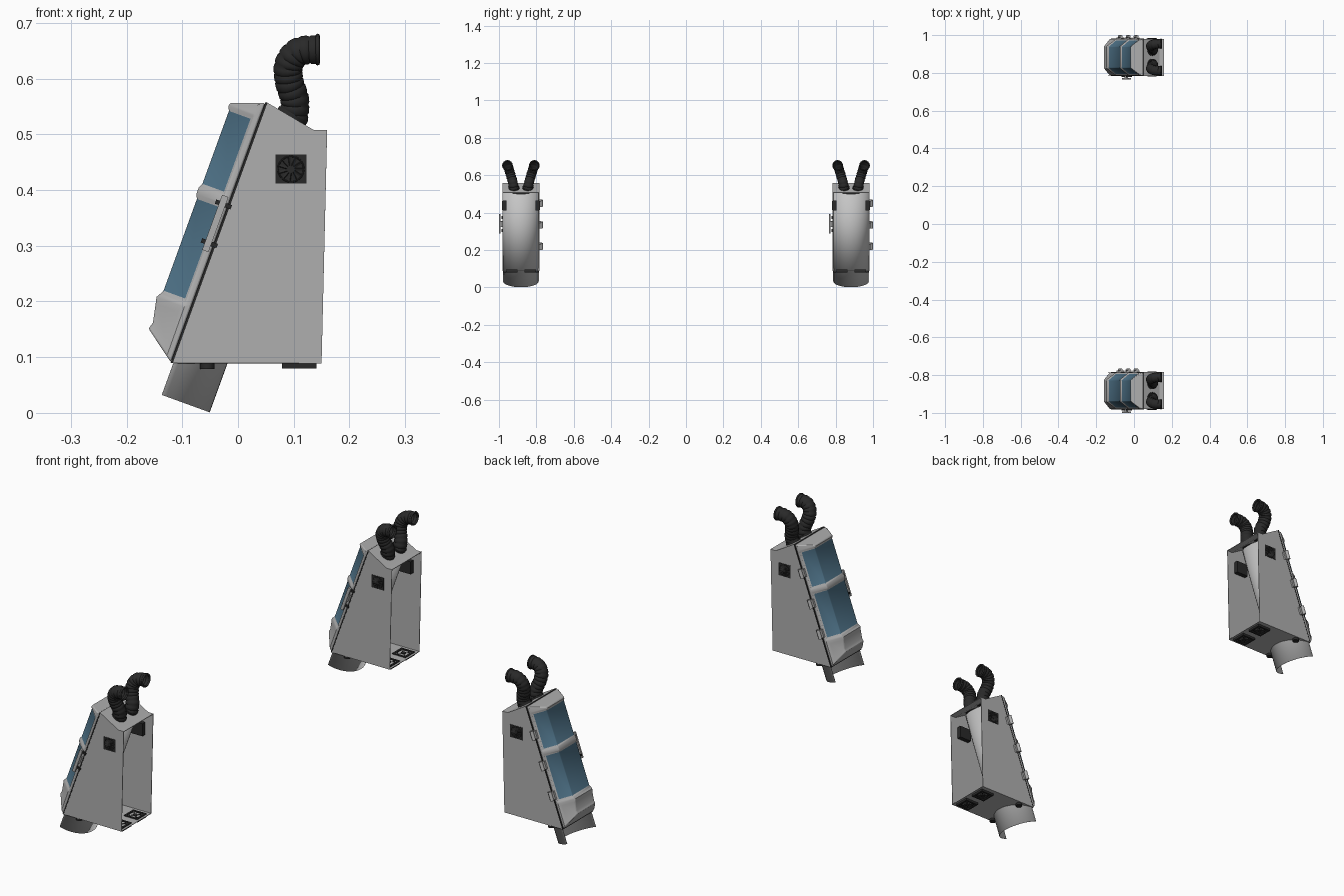
import bpy, bmesh, math
from mathutils import Matrix, Vector

if "Cube" in bpy.data.objects:
    bpy.data.objects.remove(bpy.data.objects["Cube"])

W = 0.097                      # half width of one unit
OFF = 0.8825                   # distance of each unit from the centre
parts = []

# local frame of the leaning door: x = along the lean, y = y, z = outwards
S = Matrix(((0.342, 0, -0.94, -0.12), (0, 1, 0, 0), (0.94, 0, 0.342, 0.09), (0, 0, 0, 1)))
I = Matrix.Identity(4)


def material(name, rgb):
    m = bpy.data.materials.new(name)
    m.diffuse_color = (*rgb, 1)
    m.use_nodes = True
    m.node_tree.nodes["Principled BSDF"].inputs["Base Color"].default_value = m.diffuse_color
    return m


GREY = material("light_grey_shell", (0.43, 0.43, 0.43))
PALE = material("pale_grey_trough", (0.56, 0.56, 0.56))
BLUE = material("blue_glass", (0.075, 0.165, 0.24))
BLACK = material("black_plastic", (0.022, 0.022, 0.022))


def make(name, bm, mats, frame=I, smooth=None, normals=True):
    bm.transform(frame)
    if normals:
        bmesh.ops.recalc_face_normals(bm, faces=bm.faces)
    me = bpy.data.meshes.new(name)
    bm.to_mesh(me)
    bm.free()
    for m in mats:
        me.materials.append(m)
    if smooth:
        for p in me.polygons:
            p.use_smooth = True
        me.set_sharp_from_angle(angle=math.radians(smooth))
    ob = bpy.data.objects.new(name, me)
    bpy.context.collection.objects.link(ob)
    parts.append(ob)
    return ob


def box(bm, c, size, rot=I):
    bmesh.ops.create_cube(bm, size=1, matrix=Matrix.Translation(c) @ rot @ Matrix.Diagonal((*size, 1)))


def cyl(bm, c, r, h, rot=I, n=20):
    bmesh.ops.create_cone(bm, cap_ends=True, segments=n, radius1=r, radius2=r, depth=h,
                          matrix=Matrix.Translation(c) @ rot)


def ring(bm, c, R, r, rot=I, n=24, k=8):
    m = Matrix.Translation(c) @ rot
    v = [[bm.verts.new(m @ Vector(((R + r * math.cos(b)) * math.cos(a), (R + r * math.cos(b)) * math.sin(a),
                                   r * math.sin(b))))
          for b in [math.tau * j / k for j in range(k)]] for a in [math.tau * i / n for i in range(n)]]
    for i in range(n):
        for j in range(k):
            a, b = v[i], v[(i + 1) % n]
            bm.faces.new((a[j], b[j], b[(j + 1) % k], a[(j + 1) % k]))


RX = Matrix.Rotation(math.pi / 2, 4, 'X')
RY = Matrix.Rotation(math.pi / 2, 4, 'Y')

# housing: two side walls, roof, floor notched around the trough; open at the back
bm = bmesh.new()
prof = [(-0.12, 0.09), (0.15, 0.09), (0.16, 0.507), (0.135, 0.507), (0.05, 0.557)]
lo, hi = [[bm.verts.new((x, y, z)) for x, z in prof] for y in (-W, W)]
bm.faces.new(lo)
bm.faces.new(hi[::-1])
for i in (2, 3):
    bm.faces.new((lo[i], hi[i], hi[i + 1], lo[i + 1]))
notch = [bm.verts.new((-0.12 + 0.101 * math.cos(a), W * math.sin(a), 0.09))
         for a in [math.pi * (0.5 - i / 16) for i in range(1, 16)]]
bm.faces.new([lo[1], hi[1], hi[0]] + notch + [lo[0]])
ob = make("housing", bm, [GREY])
sol = ob.modifiers.new("wall", 'SOLIDIFY')
sol.thickness, sol.offset = 0.003, 0

# half-round trough running down through the housing to the chute
bm = bmesh.new()
rows = []
for i in range(25):
    a = math.pi * i / 24
    y, u = -0.0945 * math.cos(a), -0.0945 * math.sin(a) - 0.004 * (i in (0, 24))
    rows.append([bm.verts.new((s, y, u)) for s in (-0.06, 0.47)])
for a, b in zip(rows, rows[1:]):
    bm.faces.new((a[0], b[0], b[1], a[1]))
ob = make("trough", bm, [PALE], S, 40)
sol = ob.modifiers.new("wall", 'SOLIDIFY')
sol.thickness, sol.offset = 0.002, 0

# seal between housing and door
bm = bmesh.new()
box(bm, (0.2485, 0, -0.001), (0.497, 0.198, 0.004))
make("door_seal", bm, [BLACK], S)

# door: chamfered section lofted along the lean, windows and lower panel inset
bm = bmesh.new()
stations = [(0, 0.74, 0.059), (0.102, 0, 0.065), (0.109, 0, 0.061), (0.300, 0, 0.061),
            (0.313, 0, 0.061), (0.468, 0, 0.061), (0.496, -0.36, 0.060)]
rows = []
for s, lean, t in stations:
    sec = [(-W, 0.001), (-W, 0.012), (-0.058, t), (0.058, t), (W, 0.012), (W, 0.001)]
    rows.append([bm.verts.new((s + lean * u, y, u)) for y, u in sec])
cells = []
for a, b in zip(rows, rows[1:]):
    cells.append([bm.faces.new((a[j], b[j], b[(j + 1) % 6], a[(j + 1) % 6])) for j in range(6)])
bm.faces.new(rows[0])
bm.faces.new(rows[-1][::-1])
bmesh.ops.recalc_face_normals(bm, faces=bm.faces)
for row, width, depth, mat in ((0, 0.012, -0.002, 0), (2, 0.008, -0.004, 1), (4, 0.008, -0.004, 1)):
    fs = cells[row][1:4]
    bmesh.ops.inset_region(bm, faces=fs, thickness=width, depth=depth, use_even_offset=True, use_boundary=True)
    for f in fs:
        f.material_index = mat
ob = make("door", bm, [GREY, BLUE], S, 35)
bev = ob.modifiers.new("soft_edges", 'BEVEL')
bev.width, bev.segments, bev.limit_method, bev.angle_limit = 0.003, 2, 'ANGLE', math.radians(50)

# door handle with its stem, and dark latch clips
bm = bmesh.new()
box(bm, (0.262, -0.1135, 0.011), (0.105, 0.008, 0.012))
box(bm, (0.262, -0.103, 0.011), (0.03, 0.014, 0.010))
make("door_handle", bm, [GREY], S)
bm = bmesh.new()
for s in (0.225, 0.299):
    box(bm, (s, -0.1, 0.009), (0.008, 0.008, 0.03))
make("latch_clips", bm, [BLACK], S)

# three hinges on the other side
bm = bmesh.new()
for s in (0.138, 0.26, 0.383):
    box(bm, (s, 0.1015, 0.0), (0.032, 0.009, 0.028))
    cyl(bm, (s, 0.1105, 0.0), 0.007, 0.036, RY, 12)
make("hinges", bm, [GREY], S, 35)

# side fans
for side, label in ((-1, "front"), (1, "rear")):
    bm = bmesh.new()
    c = Vector((0.095, side * 0.0885, 0.4375))
    box(bm, c, (0.056, 0.022, 0.052))
    face = c + Vector((0, side * 0.011, 0))
    ring(bm, face, 0.023, 0.0015, RX)
    cyl(bm, face, 0.007, 0.004, RX)
    for i in range(11):
        rot = Matrix.Rotation(math.tau * i / 11, 4, 'Y')
        box(bm, face + rot @ Vector((0.014, 0, 0)), (0.017, 0.003, 0.004),
            rot @ Matrix.Rotation(0.5, 4, 'X'))
    make(label + "_side_fan", bm, [BLACK])

# square floor vents and small feet
bm = bmesh.new()
for y in (-0.049, 0.049):
    c = Vector((0.11, y, 0.087))
    for k in (-1, 1):
        box(bm, c + Vector((k * 0.027, 0, 0)), (0.008, 0.062, 0.015))
        box(bm, c + Vector((0, k * 0.027, 0)), (0.062, 0.008, 0.015))
    ring(bm, c, 0.023, 0.005)
    cyl(bm, c, 0.009, 0.014)
    for k in range(2):
        box(bm, c, (0.045, 0.004, 0.011), Matrix.Rotation(math.pi * (0.25 + k / 2), 4, 'Z'))
    cyl(bm, (-0.055, math.copysign(0.083, y), 0.084), 0.013, 0.011)
make("floor_vents", bm, [BLACK], I, 35)

# ribbed hoses curling out of the roof
path = [Vector(p) for p in ((0.094, 0.035, 0.49), (0.099, 0.037, 0.522), (0.102, 0.043, 0.56), (0.092, 0.053, 0.595),
                            (0.091, 0.062, 0.625), (0.109, 0.069, 0.648), (0.144, 0.072, 0.652), (0.18, 0.072, 0.652))]


def hose_point(t):
    i = min(int(t), len(path) - 4)
    f = t - i
    a, b, c, d = path[i:i + 4]
    return 0.5 * (2 * b + (c - a) * f + (2 * a - 5 * b + 4 * c - d) * f * f + (3 * b - a - 3 * c + d) * f ** 3)


for side, label in ((-1, "front"), (1, "rear")):
    bm = bmesh.new()
    rows, N, K = [], 48, 18
    for i in range(N + 1):
        t = i / N * (len(path) - 3)
        p = hose_point(t)
        tan = (hose_point(t + 0.01) - hose_point(t - 0.01)).normalized()
        e1 = (Vector((0, 1, 0)) - tan * tan.y).normalized()
        e2 = tan.cross(e1)
        r = 0.0262 - 0.0022 * (i % 4 == 0)
        ringpts = [p + r * (math.cos(a) * e1 + math.sin(a) * e2) for a in [math.tau * k / K for k in range(K)]]
        rows.append([bm.verts.new((q.x, side * q.y, q.z)) for q in ringpts])
    for a, b in zip(rows, rows[1:]):
        for k in range(K):
            bm.faces.new((a[k], b[k], b[(k + 1) % K], a[(k + 1) % K]))
    # mouth collar and sloped roof flange
    ring(bm, (0.143, side * 0.072, 0.652), 0.0245, 0.004, RY)
    cyl(bm, (0.097, side * 0.037, 0.532), 0.029, 0.010, Matrix.Rotation(0.53, 4, 'Y'), 24)
    make(label + "_hose", bm, [BLACK], I, 50)

# second identical unit
for ob in list(parts):
    ob.location.y = -OFF
    twin = ob.copy()
    twin.name = ob.name + "_second_unit"
    twin.location.y = OFF
    bpy.context.collection.objects.link(twin)
